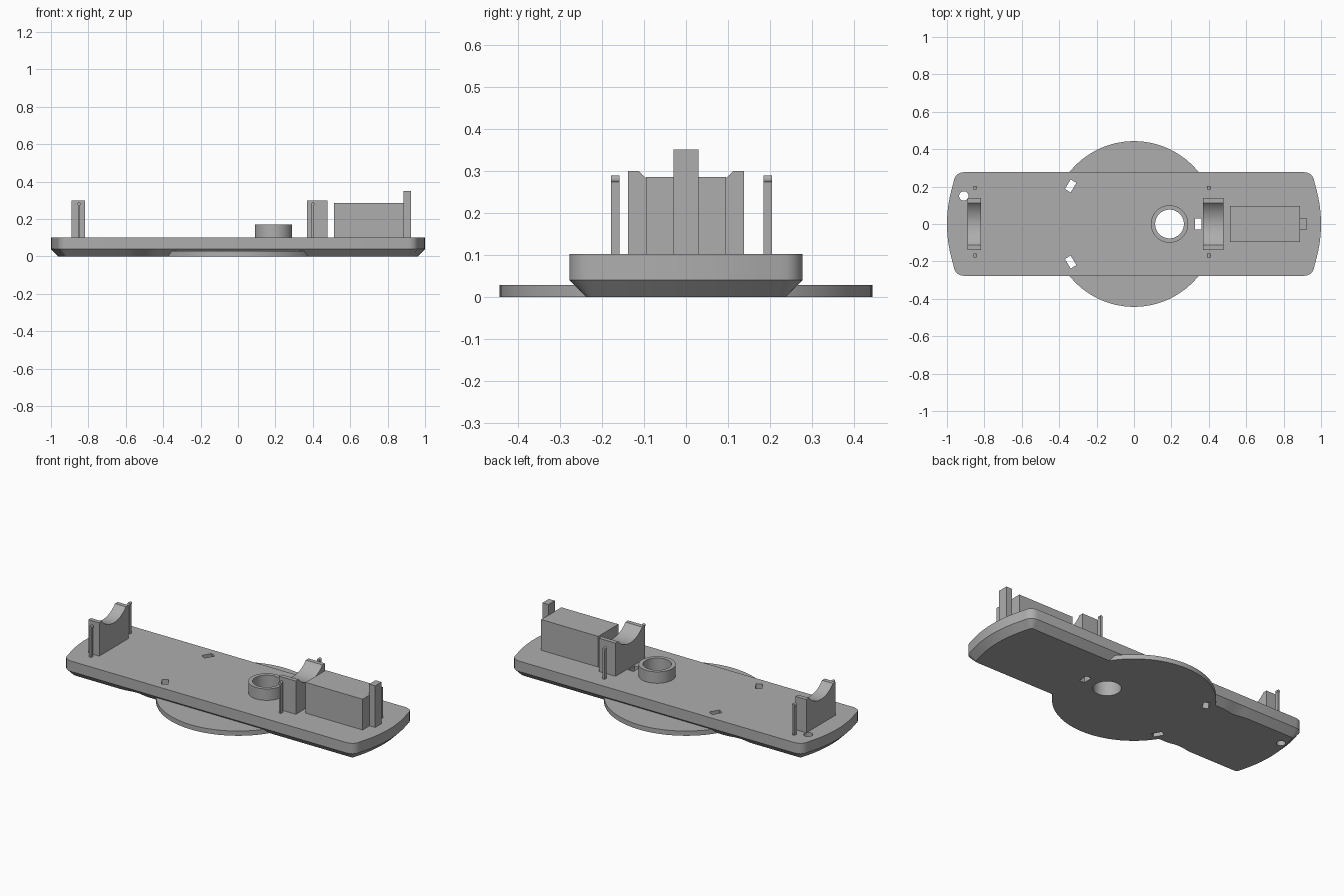
import bpy, bmesh, math
from mathutils import Matrix

if "Cube" in bpy.data.objects:
    bpy.data.objects.remove(bpy.data.objects["Cube"])

grey = bpy.data.materials.new("plain grey")
grey.diffuse_color = (0.42, 0.42, 0.42, 1)
grey.use_nodes = True
grey.node_tree.nodes["Principled BSDF"].inputs["Base Color"].default_value = grey.diffuse_color


def finish(bm, name):
    bmesh.ops.recalc_face_normals(bm, faces=bm.faces)
    me = bpy.data.meshes.new(name)
    bm.to_mesh(me)
    bm.free()
    ob = bpy.data.objects.new(name, me)
    bpy.context.collection.objects.link(ob)
    me.materials.append(grey)
    return ob


def box(name, x0, x1, y0, y1, z0, z1):
    bm = bmesh.new()
    m = Matrix.Translation(((x0 + x1) / 2, (y0 + y1) / 2, (z0 + z1) / 2))
    bmesh.ops.create_cube(bm, size=1, matrix=m @ Matrix.Diagonal((x1 - x0, y1 - y0, z1 - z0, 1)))
    return finish(bm, name)


def cylinder(name, x, y, r, z0, z1, n=64):
    bm = bmesh.new()
    bmesh.ops.create_cone(bm, cap_ends=True, segments=n, radius1=r, radius2=r, depth=z1 - z0,
                          matrix=Matrix.Translation((x, y, (z0 + z1) / 2)))
    return finish(bm, name)


def loft(name, rings):
    bm = bmesh.new()
    vs = [[bm.verts.new(p) for p in ring] for ring in rings]
    n = len(vs[0])
    for a, b in zip(vs, vs[1:]):
        for i in range(n):
            bm.faces.new((a[i], a[(i + 1) % n], b[(i + 1) % n], b[i]))
    bm.faces.new(vs[0][::-1])
    bm.faces.new(vs[-1])
    return finish(bm, name)


def boolean(ob, other, op):
    mod = ob.modifiers.new(op.lower(), 'BOOLEAN')
    mod.operation, mod.object, mod.solver = op, other, 'EXACT'
    other.hide_render = True
    bpy.context.view_layer.objects.active = ob
    bpy.ops.object.modifier_apply(modifier=mod.name)
    bpy.data.objects.remove(other)


def smooth(ob):
    bpy.ops.object.select_all(action='DESELECT')
    ob.select_set(True)
    bpy.context.view_layer.objects.active = ob
    bpy.ops.object.shade_smooth_by_angle(angle=math.radians(25))


def outline(z, inset, dip):
    """Long plate outline: bowed ends, rounded corners, a shallow dip on each long side."""
    r = 0.055 - inset
    end = [(1 - inset - 0.72 * y * y, y) for y in [0.222 * i / 6 for i in range(-5, 6)]]
    corner = [(0.91 + r * math.cos(a), 0.222 + r * math.sin(a))
              for a in [math.pi / 2 * i / 5 for i in range(6)]]
    side = [(-0.42 - 0.18 * t, 0.222 + r - dip * math.sin(math.pi * t) ** 2)
            for t in [i / 8 for i in range(9)]]
    pts = end + corner + side
    pts += [(-x, y) for x, y in corner[::-1]] + [(-x, y) for x, y in end[::-1]]
    pts += [(x, -y) for x, y in corner_left(corner)] + [(x, -y) for x, y in side[::-1]]
    pts += [(x, -y) for x, y in corner[::-1]]
    return [(x, y, z) for x, y in pts]


def corner_left(corner):
    return [(-x, y) for x, y in corner]


# Base plate with chamfered underside, joined to the round foot
base = loft("base_plate", [outline(0, 0.04, 0.012), outline(0.04, 0, 0), outline(0.102, 0, 0)])
boolean(base, cylinder("round_foot", 0, 0, 0.443, 0, 0.028, 96), 'UNION')

# Raised collar
boolean(base, cylinder("collar", 0.19, 0, 0.1, 0.05, 0.17), 'UNION')

# Through holes and three slots around the centre
boolean(base, cylinder("bore", 0.19, 0, 0.077, -0.1, 0.3), 'DIFFERENCE')
boolean(base, cylinder("cable_hole", -0.91, 0.15, 0.025, -0.1, 0.3, 32), 'DIFFERENCE')
for angle, radius in ((0, 0.343), (149, 0.395), (-149, 0.395)):
    slot = box("slot", -0.018, 0.018, -0.03, 0.03, -0.1, 0.3)
    a = math.radians(angle)
    slot.data.transform(Matrix.Rotation(a, 4, 'Z') @ Matrix.Translation((radius, 0, 0)))
    boolean(base, slot, 'DIFFERENCE')
smooth(base)


# Cradles with a round groove across the top
def cradle(name, x0, x1):
    half, r = 0.113, 0.15
    zc = 0.3 + math.sqrt(r * r - half * half)
    a = math.asin(half / r)
    prof = [(-0.138, 0.1), (0.138, 0.1), (0.138, 0.3)]
    prof += [(r * math.sin(t), zc - r * math.cos(t)) for t in [a - 2 * a * i / 20 for i in range(21)]]
    prof += [(-0.138, 0.3)]
    smooth(loft(name, [[(x, y, z) for y, z in prof] for x in (x0, x1)]))


cradle("end_cradle", -0.89, -0.818)
cradle("middle_cradle", 0.368, 0.478)

# Thin tie posts with a small cap, beside each cradle
for x in (-0.85, 0.4):
    for y in (-0.168, 0.194):
        box("tie_post", x - 0.006, x + 0.006, y - 0.01, y + 0.01, 0.1, 0.275)
        bm = bmesh.new()
        bmesh.ops.create_cone(bm, cap_ends=True, segments=16, radius1=0.009, radius2=0.009, depth=0.02,
                              matrix=Matrix.Translation((x, y, 0.28)) @ Matrix.Rotation(math.pi / 2, 4, 'X'))
        smooth(finish(bm, "tie_post_cap"))

# Block and its end stop
box("block", 0.512, 0.888, -0.095, 0.095, 0.1, 0.285)
box("end_stop", 0.886, 0.925, -0.03, 0.03, 0.1, 0.35)
